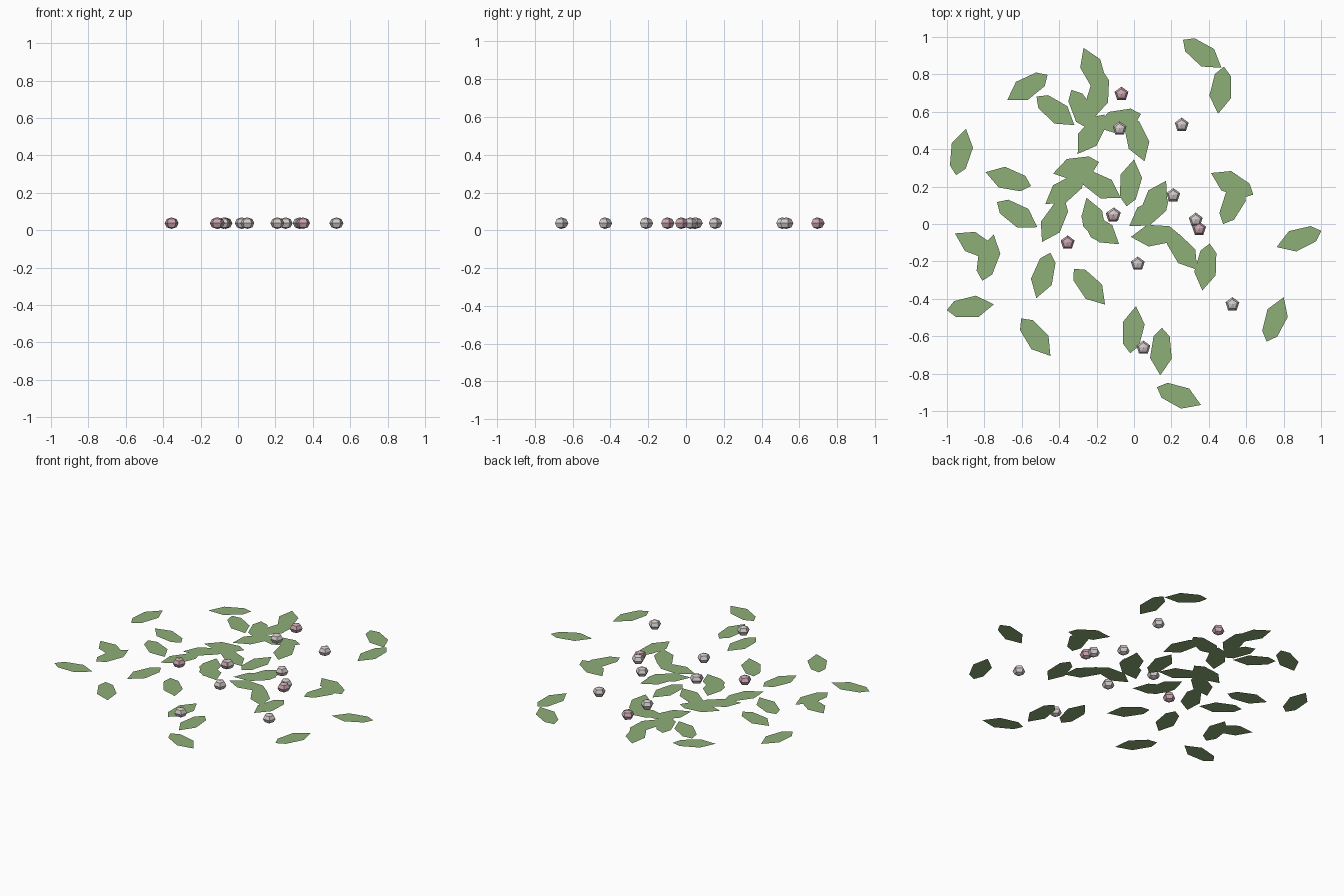
import bpy, math

if "Cube" in bpy.data.objects:
    bpy.data.objects.remove(bpy.data.objects["Cube"])

def material(name, rgb):
    m = bpy.data.materials.new(name)
    m.diffuse_color = (*rgb, 1)
    m.use_nodes = True
    m.node_tree.nodes["Principled BSDF"].inputs["Base Color"].default_value = m.diffuse_color
    return m

GREEN = material("leaf green", (0.27, 0.425, 0.185))
PINK = material("blossom pink", (0.59, 0.38, 0.43))
WHITE = material("blossom white", (0.64, 0.59, 0.58))

def add_object(name, verts, faces, mat):
    me = bpy.data.meshes.new(name)
    me.from_pydata(verts, [], faces)
    me.materials.append(mat)
    me.update()
    ob = bpy.data.objects.new(name, me)
    bpy.context.collection.objects.link(ob)

# Leaf outline: blunt base at -x, pointed tip at +x
LEAF = [(-.127, 0), (-.082, -.043), (.036, -.058), (.127, 0), (.036, .058), (-.082, .043)]

def leaf(x, y, deg):
    c, s = math.cos(math.radians(deg)), math.sin(math.radians(deg))
    verts = [(x + u * c - v * s, y + u * s + v * c, 0) for u, v in LEAF]
    add_object("leaf", verts, [range(6)], GREEN)

# Blossom: five-sided flattened ball with an equator ring
def blossom(x, y, mat, r=.039, h=.031, zc=.038):
    verts = [(x, y, zc + h)]
    for t in (45, 90, 135):
        ring, z = r * math.sin(math.radians(t)), h * math.cos(math.radians(t))
        for i in range(5):
            a = math.radians(90 + 72 * i)
            verts.append((x + ring * math.cos(a), y + ring * math.sin(a), zc + z))
    verts.append((x, y, zc - h))
    faces = []
    for i in range(5):
        j = (i + 1) % 5
        faces += [(0, 1 + i, 1 + j), (1 + i, 6 + i, 6 + j, 1 + j),
                  (6 + i, 11 + i, 11 + j, 6 + j), (16, 11 + j, 11 + i)]
    add_object("blossom", verts, faces, mat)

# Leaves: centre x, y and heading of the tip in degrees
back_leaves = [
    (.365, .91, -36), (.465, .715, -97), (-.57, .73, -148), (-.42, .605, -37),
    (-.22, .825, 113), (-.19, .695, -100), (-.275, .605, -62), (-.23, .48, -124),
    (-.085, .553, -164), (.015, .455, -71), (-.925, .385, 78), (-.672, .24, 163),
    (-.31, .30, -166), (-.37, .18, -145), (-.18, .205, -31), (-.02, .22, 81),
    (.11, .12, 61), (.525, .215, 153), (.53, .115, 65)]
front_leaves = [
    (-.625, .05, -32), (-.43, .015, -119), (-.215, .02, 108), (-.18, -.03, -38),
    (.08, .06, -146), (.11, -.06, -176), (.26, -.145, -52), (.385, -.23, -99),
    (-.845, -.11, 152), (-.78, -.18, 76), (-.875, -.445, 7), (-.485, -.275, -107),
    (-.238, -.335, -49), (-.525, -.605, -52), (-.005, -.565, 83), (.145, -.682, -92),
    (.24, -.92, -22), (.755, -.51, 69), (.882, -.08, -160)]
for item in back_leaves + front_leaves:
    leaf(*item)

# Blossoms
for x, y in [(-.355, -.1), (.348, -.026), (-.067, .695), (-.113, .045)]:
    blossom(x, y, PINK)
for x, y in [(-.077, .51), (.255, .53), (.21, .153), (.33, .022), (-.108, .05),
             (.02, -.213), (.526, -.43), (.05, -.662)]:
    blossom(x, y, WHITE)
